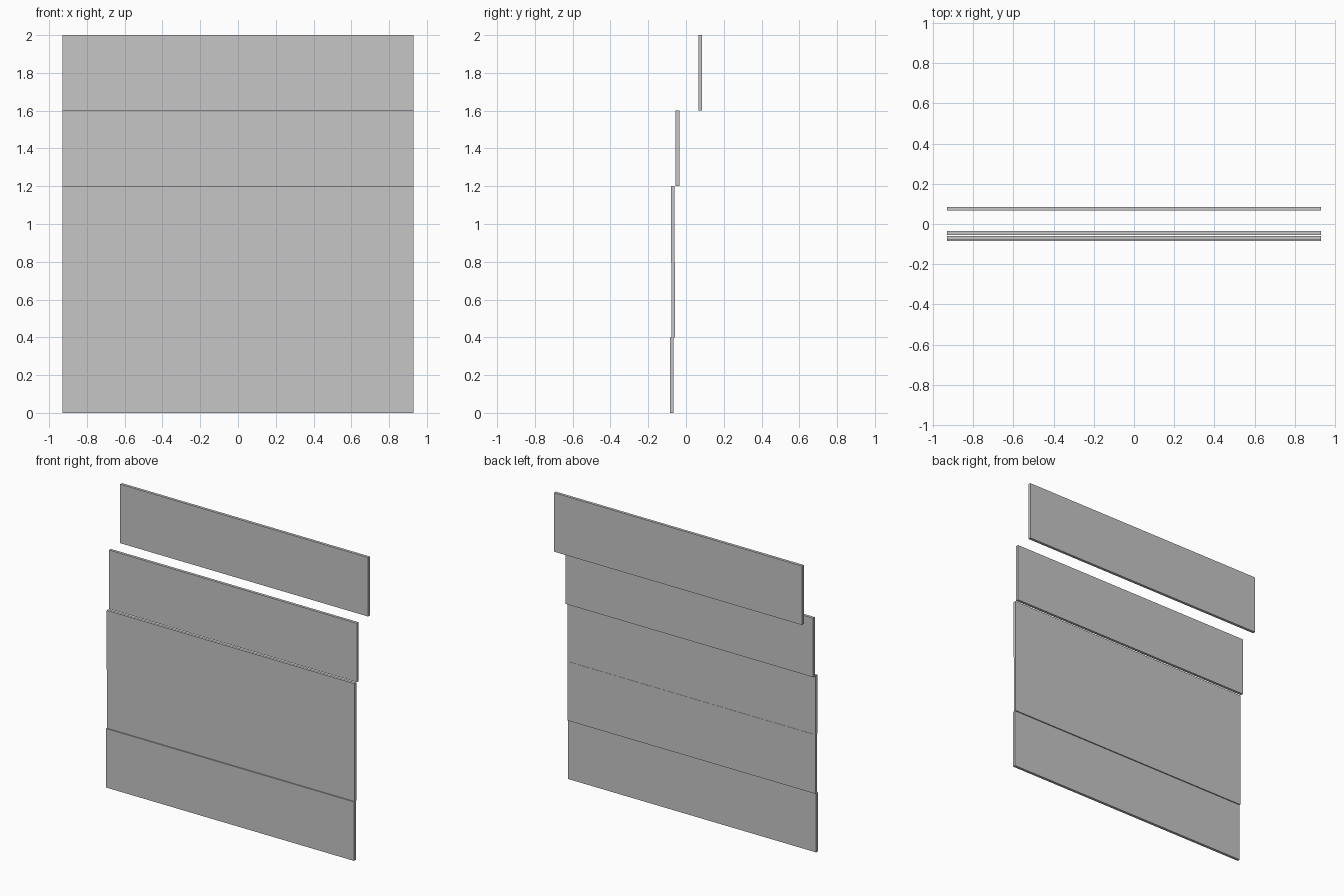
import bpy

if "Cube" in bpy.data.objects:
    bpy.data.objects.remove(bpy.data.objects["Cube"])

WIDTH, HEIGHT, THICK = 1.86, 0.4, 0.019

grey = bpy.data.materials.new("panel_grey")
grey.diffuse_color = (0.565, 0.565, 0.565, 1)
grey.use_nodes = True
grey.node_tree.nodes["Principled BSDF"].inputs["Base Color"].default_value = grey.diffuse_color


def panel(name, level, y):
    """One flat horizontal board, stacked by level and set at depth y."""
    bpy.ops.mesh.primitive_cube_add(size=1, location=(0, y, (level + 0.5) * HEIGHT))
    ob = bpy.context.object
    ob.name = name
    ob.scale = (WIDTH, THICK, HEIGHT)
    bpy.ops.object.transform_apply(location=False, rotation=False, scale=True)
    ob.data.materials.append(grey)


# Five stacked boards, each stepped in depth, from the bottom up
depths = [-0.0755, -0.068, -0.0695, -0.045, 0.0755]
names = ["bottom_panel", "lower_panel", "middle_panel", "upper_panel", "top_panel"]
for level, (name, y) in enumerate(zip(names, depths)):
    panel(name, level, y)
